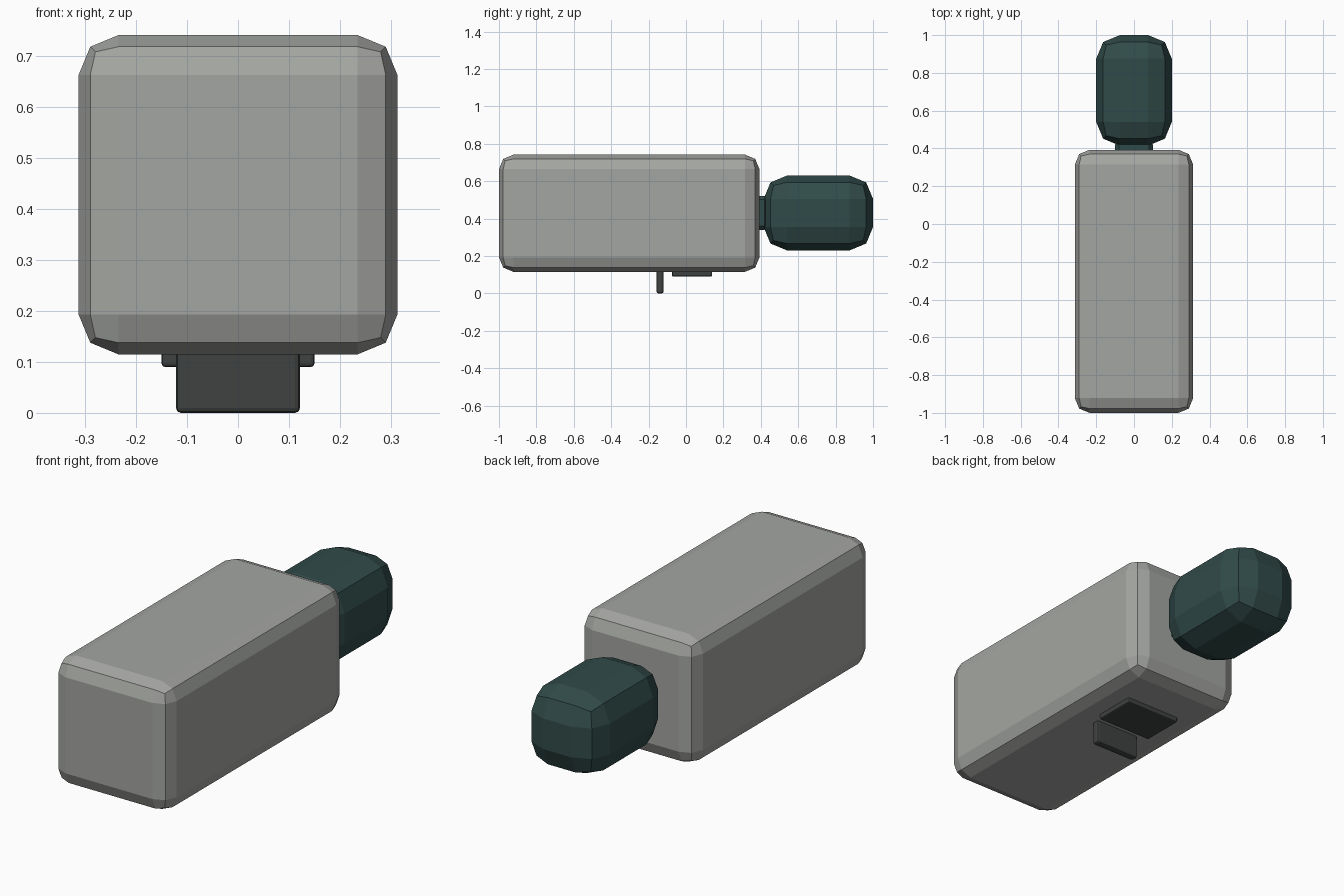
import bpy, bmesh

if "Cube" in bpy.data.objects:
    bpy.data.objects.remove(bpy.data.objects["Cube"])


def material(name, rgb):
    m = bpy.data.materials.new(name)
    m.diffuse_color = (*rgb, 1.0)
    m.use_nodes = True
    m.node_tree.nodes["Principled BSDF"].inputs["Base Color"].default_value = m.diffuse_color
    return m


def rounded_box(name, lo, hi, bevel, segments, mat, y_edges_only=False):
    """Flat-shaded box between two corners with bevelled edges."""
    bm = bmesh.new()
    bmesh.ops.create_cube(bm, size=1.0)
    for v in bm.verts:
        v.co = [(a + b) / 2 + c * (b - a) for a, b, c in zip(lo, hi, v.co)]
    edges = bm.edges[:]
    if y_edges_only:
        edges = [e for e in edges if abs(e.verts[0].co.y - e.verts[1].co.y) > 1e-5]
    bmesh.ops.bevel(bm, geom=edges, offset=bevel, offset_type='OFFSET',
                    segments=segments, profile=0.5, affect='EDGES')
    mesh = bpy.data.meshes.new(name)
    bm.to_mesh(mesh)
    bm.free()
    mesh.materials.append(mat)
    obj = bpy.data.objects.new(name, mesh)
    bpy.context.collection.objects.link(obj)
    return obj


shell = material("shell_grey", (0.37, 0.38, 0.36))
teal = material("dark_teal", (0.03, 0.07, 0.067))
dark = material("dark_grey", (0.05, 0.054, 0.054))

# Main casing
rounded_box("casing", (-0.313, -1.0, 0.115), (0.313, 0.393, 0.742), 0.078, 2, shell)

# Rear knob and the short neck joining it to the casing
rounded_box("rear_knob", (-0.2, 0.415, 0.23), (0.2, 1.0, 0.63), 0.125, 2, teal)
rounded_box("knob_neck", (-0.1, 0.37, 0.34), (0.1, 0.44, 0.522), 0.02, 1, teal)

# Underside plate and hanging tab
rounded_box("base_plate", (-0.15, -0.075, 0.09), (0.15, 0.14, 0.13), 0.007, 2, dark)
rounded_box("lower_tab", (-0.122, -0.158, 0.0), (0.122, -0.12, 0.13), 0.01, 2, dark)
